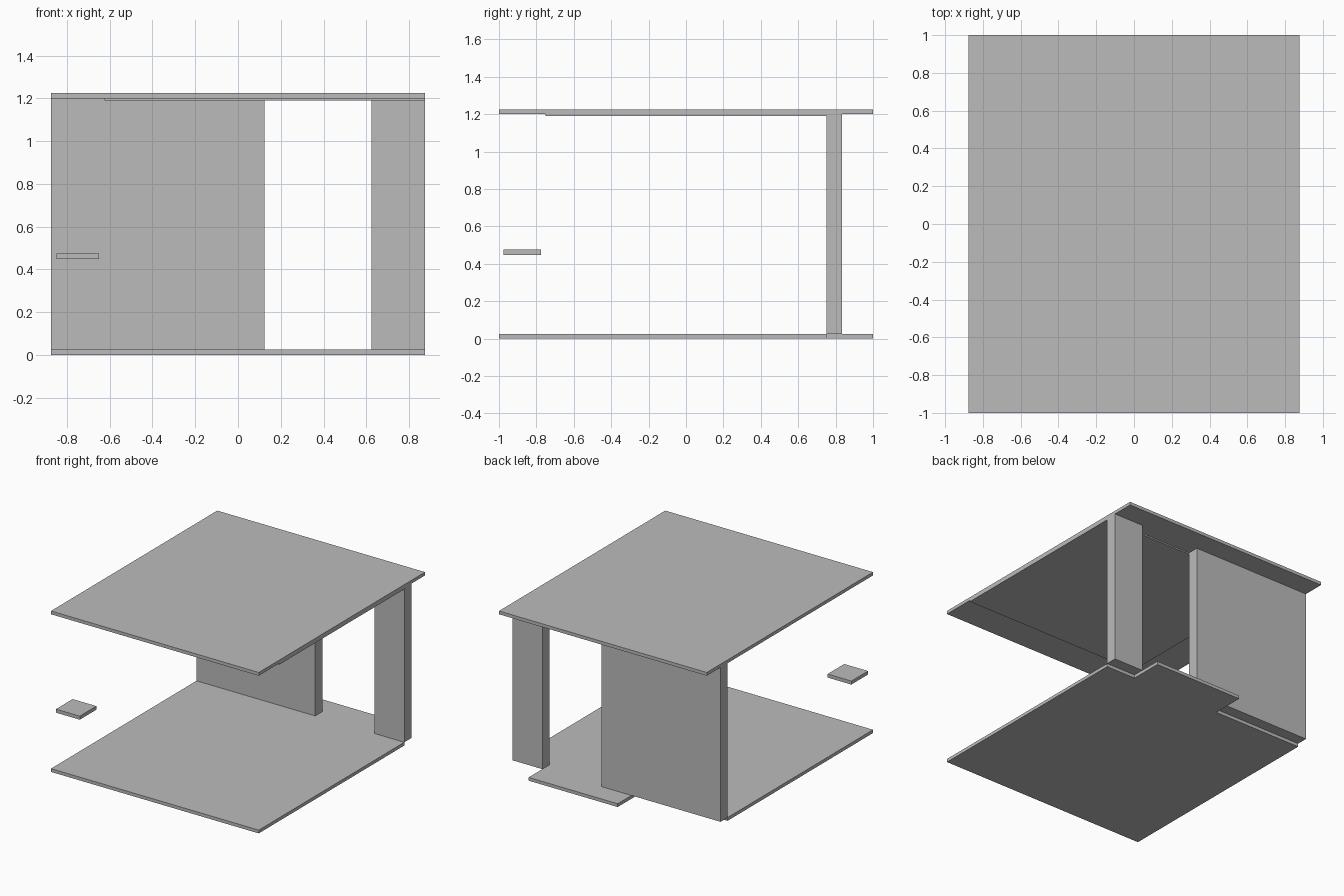
import bpy
import bmesh

if "Cube" in bpy.data.objects:
    bpy.data.objects.remove(bpy.data.objects["Cube"])

# Single flat grey
grey = bpy.data.materials.new("light_grey")
grey.diffuse_color = (0.5, 0.5, 0.5, 1)
grey.use_nodes = True
grey.node_tree.nodes["Principled BSDF"].inputs["Base Color"].default_value = grey.diffuse_color


def finish(name, bm):
    bmesh.ops.recalc_face_normals(bm, faces=bm.faces)
    mesh = bpy.data.meshes.new(name)
    bm.to_mesh(mesh)
    bm.free()
    mesh.materials.append(grey)
    obj = bpy.data.objects.new(name, mesh)
    bpy.context.collection.objects.link(obj)
    return obj


def slab(name, outline, z0, z1):
    """Extrude a flat outline from z0 up to z1."""
    bm = bmesh.new()
    face = bm.faces.new([bm.verts.new((x, y, z0)) for x, y in outline])
    ext = bmesh.ops.extrude_face_region(bm, geom=[face])
    for v in ext["geom"]:
        if isinstance(v, bmesh.types.BMVert):
            v.co.z = z1
    return finish(name, bm)


def box(name, x0, x1, y0, y1, z0, z1):
    return slab(name, [(x0, y0), (x1, y0), (x1, y1), (x0, y1)], z0, z1)


W = 0.875            # half width
WALL_IN, WALL_OUT = 0.75, 0.835
FLOOR_TOP, ROOF_BOTTOM, ROOF_TOP = 0.025, 1.2, 1.225

# Floor with a doorstep running out through the opening
slab("floor", [(-W, -1), (W, -1), (W, WALL_IN), (0.625, WALL_IN), (0.625, 1),
               (-0.125, 1), (-0.125, WALL_IN), (-W, WALL_IN)], 0, FLOOR_TOP)

# Back wall on both sides of the opening
box("back_wall", -W, 0.125, WALL_IN, WALL_OUT, FLOOR_TOP, ROOF_BOTTOM)
box("wall_pier", 0.625, W, WALL_IN, WALL_OUT, FLOOR_TOP, ROOF_BOTTOM)

# Roof and the thin ceiling panel beneath it
box("roof", -W, W, -1, 1, ROOF_BOTTOM, ROOF_TOP)
box("ceiling_panel", -0.625, W, -0.75, WALL_IN, 1.19, ROOF_BOTTOM)

# Small floating square plate at the front left
box("small_plate", -0.85, -0.65, -0.975, -0.775, 0.448, 0.475)
